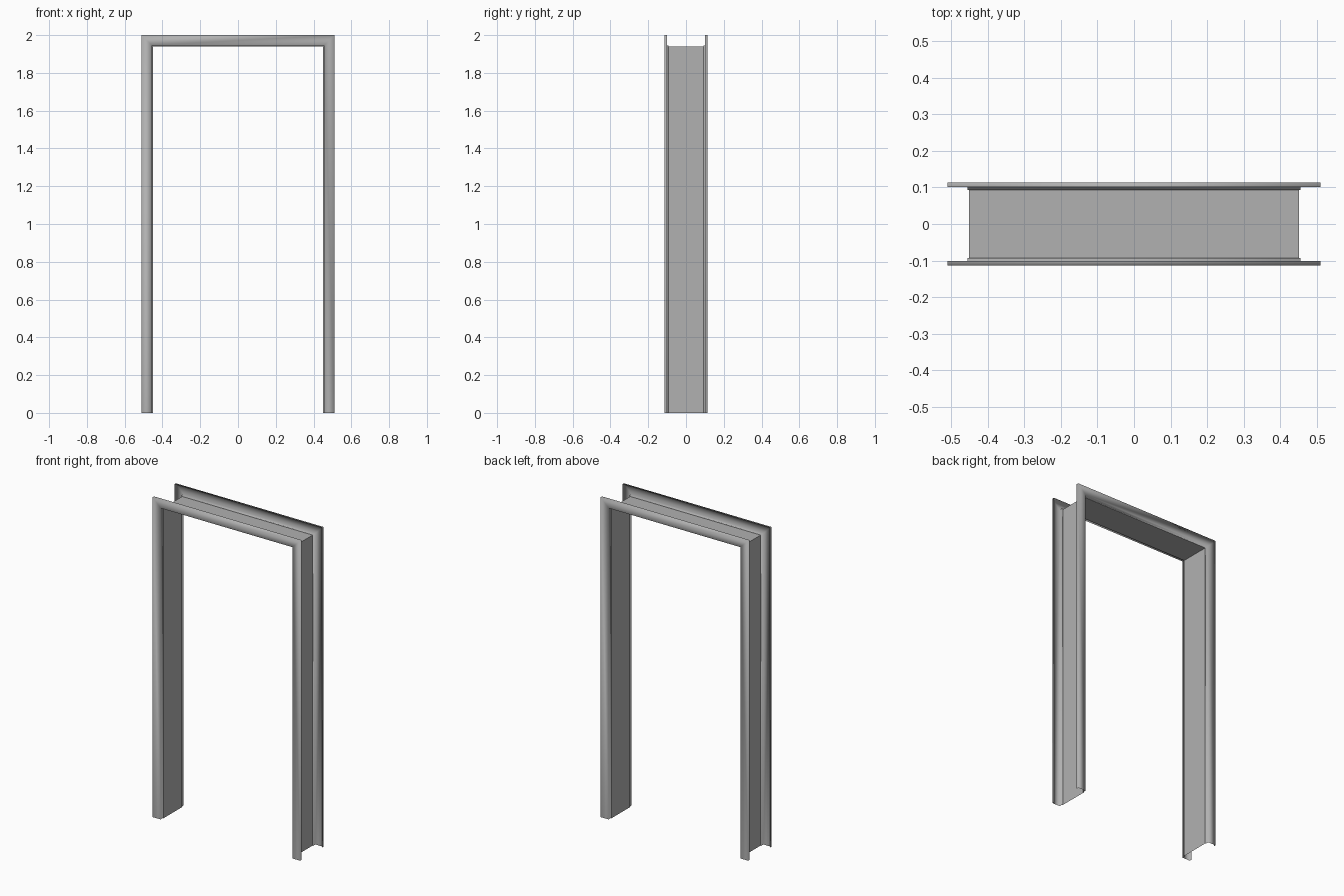
import bpy, bmesh

if "Cube" in bpy.data.objects:
    bpy.data.objects.remove(bpy.data.objects["Cube"])

HALF_W, TOP = 0.51, 2.0

# Folded sheet section: (inset from the outer edge, y), rear half then mirrored
half = [(0.0, 0.101), (0.0, 0.114), (0.054, 0.114), (0.054, 0.093), (0.059, 0.093)]
profile = half + [(d, -y) for d, y in reversed(half)]
JAMB = len(half) - 1  # index of the flat jamb strip between the two casings

bm = bmesh.new()


def station(side, top):
    """One copy of the section at a foot or at a mitred corner."""
    return [bm.verts.new((side * (HALF_W - d), y, TOP - d if top else 0.0))
            for d, y in profile]


# Sweep the section up the left leg, across the head and down the right leg
rings = [station(-1, False), station(-1, True), station(1, True), station(1, False)]
for a, b in zip(rings, rings[1:]):
    for i in range(len(profile) - 1):
        f = bm.faces.new((a[i], b[i], b[i + 1], a[i + 1]))
        f.smooth = i != JAMB  # casings are softly shaded, jamb stays flat

# Face normals towards the visible casing and opening side
bm.normal_update()
face = max(bm.faces, key=lambda f: f.calc_center_median().y)
if face.normal.y < 0:
    bmesh.ops.reverse_faces(bm, faces=bm.faces[:])

# Keep the jamb's fold lines crisp
for f in bm.faces:
    if not f.smooth:
        for e in f.edges:
            e.smooth = False

mesh = bpy.data.meshes.new("door_frame")
bm.to_mesh(mesh)
bm.free()
frame = bpy.data.objects.new("door_frame", mesh)
bpy.context.collection.objects.link(frame)

# Mid grey painted steel
steel = bpy.data.materials.new("grey_steel")
steel.diffuse_color = (0.44, 0.44, 0.44, 1)
steel.use_nodes = True
steel.node_tree.nodes["Principled BSDF"].inputs["Base Color"].default_value = steel.diffuse_color
mesh.materials.append(steel)
